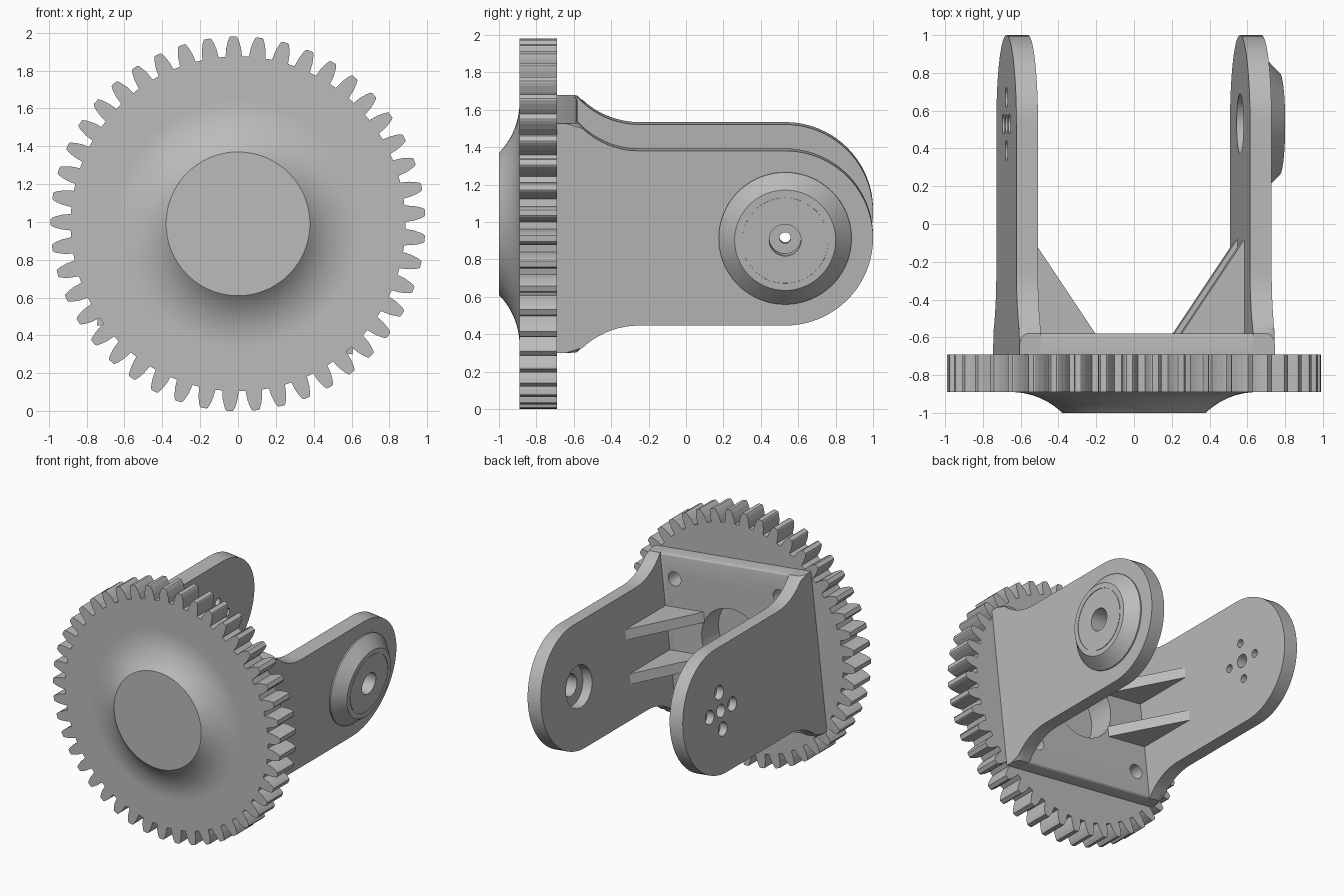
import bpy, bmesh
from math import sin, cos, pi, radians, asin
from mathutils import Matrix, Vector

if "Cube" in bpy.data.objects:
    bpy.data.objects.remove(bpy.data.objects["Cube"])

# Shared frame: the bracket is turned slightly about the gear axis
TILT = radians(6.5)
FRAME = Matrix.Translation((0, 0, 0.99)) @ Matrix.Rotation(TILT, 4, 'Y')
INNER, OUTER = 0.565, 0.68           # arm faces
FOOT, BACK = -0.69, -0.58            # plate faces
HALF, END = 0.617, 0.47              # arm half height at foot and at tip
PIVOT = 0.53

grey = bpy.data.materials.new("plain_grey")
grey.use_nodes = True
grey.diffuse_color = (0.5, 0.5, 0.5, 1)
grey.node_tree.nodes["Principled BSDF"].inputs["Base Color"].default_value = (0.5, 0.5, 0.5, 1)


def finish(name, bm):
    """Turn a bmesh into an object placed in the shared frame."""
    bmesh.ops.recalc_face_normals(bm, faces=bm.faces)
    mesh = bpy.data.meshes.new(name)
    bm.to_mesh(mesh)
    bm.free()
    mesh.transform(FRAME)
    mesh.materials.append(grey)
    obj = bpy.data.objects.new(name, mesh)
    bpy.context.collection.objects.link(obj)
    return obj


def prism(points, place, a, b):
    """Extrude a 2D outline from level a to level b."""
    bm = bmesh.new()
    low = [bm.verts.new(place(u, v, a)) for u, v in points]
    high = [bm.verts.new(place(u, v, b)) for u, v in points]
    bm.faces.new(low)
    bm.faces.new(high)
    n = len(points)
    for i in range(n):
        j = (i + 1) % n
        bm.faces.new((low[i], low[j], high[j], high[i]))
    return bm


def lathe(name, profile, axis, centre, steps=96):
    """Spin a (radius, position) profile around an axis."""
    bm = bmesh.new()
    side = Vector((0, 0, 1))
    verts = [bm.verts.new(centre + axis * h + side * r) for r, h in profile]
    edges = [bm.edges.new(pair) for pair in zip(verts, verts[1:])]
    bmesh.ops.spin(bm, geom=verts + edges, cent=centre, axis=axis,
                   angle=2 * pi, steps=steps, use_merge=True)
    bmesh.ops.remove_doubles(bm, verts=bm.verts, dist=1e-5)
    return finish(name, bm)


def cutter(axis, start, end, radius, a=0.0, b=0.0):
    """Cylinder along X at (y, z) = (a, b), or along Y at (x, z) = (a, b)."""
    mid = (start + end) / 2
    place = (Matrix.Translation((mid, a, b)) @ Matrix.Rotation(pi / 2, 4, 'Y') if axis == 'X'
             else Matrix.Translation((a, mid, b)) @ Matrix.Rotation(pi / 2, 4, 'X'))
    bm = bmesh.new()
    bmesh.ops.create_cone(bm, cap_ends=True, segments=48, radius1=radius,
                          radius2=radius, depth=abs(end - start), matrix=place)
    obj = finish("cutter", bm)
    obj.hide_render = True
    return obj


def cut(obj, cutters):
    """Subtract the cutters, bake the result and drop the helpers."""
    for c in cutters:
        mod = obj.modifiers.new("hole", 'BOOLEAN')
        mod.operation, mod.solver, mod.object = 'DIFFERENCE', 'EXACT', c
    bpy.context.view_layer.update()
    deps = bpy.context.evaluated_depsgraph_get()
    mesh = bpy.data.meshes.new_from_object(obj.evaluated_get(deps))
    obj.modifiers.clear()
    obj.data = mesh
    for c in cutters:
        bpy.data.objects.remove(c)


def plate_holes():
    """Central recess and four bolt holes, shared by plate and gear."""
    holes = [cutter('Y', -0.79, -0.5, 0.27)]
    holes += [cutter('Y', -0.79, -0.5, 0.055, x, z) for x in (-0.46, 0.46) for z in (-0.43, 0.43)]
    return holes


# Gear wheel
TEETH = 45
tooth = [(0.885, 0.049), (0.93, 0.042), (0.965, 0.031), (0.985, 0.022), (0.99, 0.016)]
half_tooth = [(r, -a) for r, a in tooth]
outline = []
for k in range(TEETH):
    base = 0.06 + TILT + k * 2 * pi / TEETH
    for r, a in half_tooth + [(r, a) for r, a in reversed(tooth)]:
        outline.append((r * cos(base + a), r * sin(base + a)))
gear = finish("gear_wheel", prism(outline, lambda u, v, h: (u, h, v), -0.89, FOOT))
cut(gear, plate_holes())

# Flared hub on the front of the gear
R = 0.386
sweep = asin(0.27 / R)
flare = [(0.65 - R * sin(sweep * (1 - i / 14)), -0.89 - R + R * cos(sweep * (1 - i / 14)))
         for i in range(15)]
hub = lathe("flared_hub", [(0, flare[0][1])] + flare + [(0, -0.88)],
            Vector((0, 1, 0)), Vector((0, 0, 0)))

# Mounting plate with softened back edges
bm = prism([(-INNER, -HALF), (INNER, -HALF), (INNER, HALF), (-INNER, HALF)],
           lambda u, v, h: (u, h, v), FOOT, BACK)
rim = [e for e in bm.edges if all(v.co.y > BACK - 0.01 for v in e.verts)
       and abs(e.verts[0].co.z - e.verts[1].co.z) < 0.01]
bmesh.ops.bevel(bm, geom=rim, offset=0.02, segments=3, profile=0.5, affect='EDGES')
plate = finish("mounting_plate", bm)
cut(plate, plate_holes())

# Arm outline: square foot, concave neck, round tip
NECK = 0.444
turn = asin(0.33 / NECK)
upper = [(FOOT, HALF)]
upper += [(-0.25 - NECK * sin(turn * (1 - i / 10)),
           END + NECK - NECK * cos(turn * (1 - i / 10))) for i in range(11)]
upper[1] = (BACK, HALF)
upper += [(PIVOT + END * sin(pi / 2 * i / 20), END * cos(pi / 2 * i / 20)) for i in range(20)]
arm_outline = upper + [(PIVOT + END, 0)] + [(y, -z) for y, z in reversed(upper)]


def arm(name, side):
    bm = prism(arm_outline, lambda u, v, h: (h, u, v), side * INNER, side * OUTER)
    edges = [e for e in bm.edges
             if all(abs(v.co.x) > OUTER - 0.01 and v.co.y > BACK - 0.01 for v in e.verts)]
    bmesh.ops.bevel(bm, geom=edges, offset=0.045, segments=6, profile=0.5,
                    affect='EDGES', clamp_overlap=False)
    return finish(name, bm)


# Left arm with the bearing bore
left_arm = arm("left_arm", 1)
cut(left_arm, [cutter('X', 0.5, 0.8, 0.085, PIVOT), cutter('X', 0.5, 0.645, 0.16, PIVOT)])

# Right arm with five counterbored screw holes
right_arm = arm("right_arm", -1)
spots = [(0.14, 0), (-0.14, 0), (0, 0.14), (0, -0.14)]
holes = [cutter('X', -0.8, -0.5, 0.05, PIVOT)]
for dy, dz in spots:
    holes.append(cutter('X', -0.8, -0.5, 0.03, PIVOT + dy, dz))
    holes.append(cutter('X', -0.8, -0.62, 0.053, PIVOT + dy, dz))
cut(right_arm, holes)

# Conical bearing boss, with a fine ring groove on its face
boss = lathe("bearing_boss",
             [(0.085, 0.65), (0.085, 0.775), (0.228, 0.775), (0.228, 0.77), (0.232, 0.77),
              (0.232, 0.775), (0.27, 0.775), (0.355, 0.69), (0.355, 0.65), (0.085, 0.65)],
             Vector((1, 0, 0)), Vector((0, PIVOT, 0)))

# Gusset ribs bracing both arms
for side, word in ((1, "left"), (-1, "right")):
    for level, place in ((0.17, "upper"), (-0.17, "lower")):
        shape = [(side * x, y) for x, y in ((0.24, BACK - 0.01), (0.23, BACK),
                                            (INNER, -0.08), (INNER + 0.01, BACK - 0.01))]
        finish(f"{word}_{place}_rib",
               prism(shape, lambda u, v, h: (u, v, h), level - 0.04, level + 0.04))

# Smooth shading on the rounded parts
bpy.ops.object.select_all(action='DESELECT')
for obj in (hub, plate, left_arm, right_arm, boss):
    obj.select_set(True)
bpy.context.view_layer.objects.active = hub
bpy.ops.object.shade_smooth_by_angle(angle=radians(30))
bpy.ops.object.select_all(action='DESELECT')
